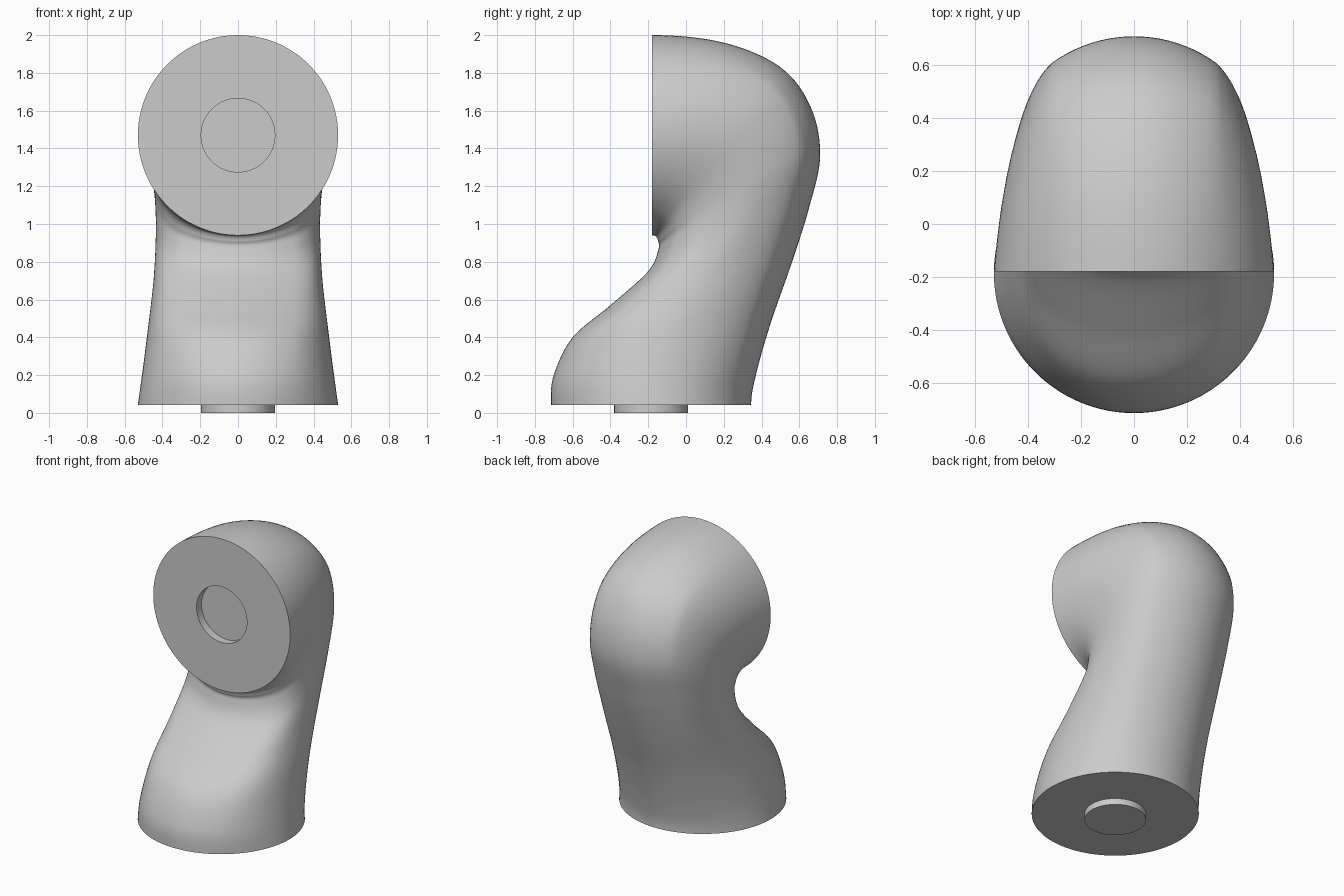
import bpy, bmesh, math
from mathutils import Vector

cube = bpy.data.objects.get("Cube")
if cube:
    bpy.data.objects.remove(cube)

R, PEG = 0.53, 0.195      # end disc radius, peg and socket radius
BASE, FACE = 0.043, -0.18  # height of the base, y of the upper face
SIDES, STEPS = 100, 8
CAP = math.radians(36)    # half angle of the constant spine along the back
SAG = R * (1 - math.cos(CAP))

# Rails in the side plane (y, z), first and last points only steer the ends
INNER = [(-.70, -.12), (-.715, BASE), (-.70, .2), (-.6, .4), (-.4, .57), (-.2, .75),
         (-.145, .87), (-.148, .91), (-.155, .93), (-.165, .938), (FACE, .94), (-.205, .938)]
OUTER = [(.375, -.14), (.345, BASE), (.375, .22), (.45, .48), (.555, .78), (.65, 1.08),
         (.71, 1.36), (.66, 1.62), (.5, 1.83), (.2, 1.96), (FACE, 2), (-.56, 1.96)]
WIDTH = [(w,) for w in (.56, R, .505, .475, .447, .435, .44, .455, .478, .507, R, .54)]


def spline(pts, i, t):
    """Catmull-Rom point and tangent on span i."""
    a, b, c, d = (Vector(p).to_3d() if len(p) > 1 else Vector((p[0], 0, 0)) for p in pts[i:i + 4])
    c1, c2, c3 = (c - a) / 2, a - 2.5 * b + 2 * c - d / 2, (d - a) / 2 + 1.5 * (b - c)
    return b + c1 * t + c2 * t * t + c3 * t ** 3, c1 + 2 * c2 * t + 3 * c3 * t * t


def section(i, t):
    """Rounded cross-section between the two rails."""
    inner = spline(INNER, i, t)[0]
    outer, tangent = spline(OUTER, i, t)
    pinch = 1 - spline(WIDTH, i, t)[0].x / R
    normal = Vector((tangent.y, -tangent.x, 0)).normalized()
    crease = outer - normal * SAG
    ring = []
    for k in range(SIDES):
        a = math.tau * k / SIDES
        fold = min(a, math.tau - a)
        depth = R * (1 - math.cos(a))
        if fold <= CAP + 1e-6:
            p, g = outer - normal * depth, 0
        else:
            p = crease.lerp(inner, (depth - SAG) / (2 * R - SAG))
            if fold < math.pi / 2:
                g = 1 - (1 - (fold - CAP) / (math.pi / 2 - CAP)) ** 3
            else:
                g = max(0, math.cos((fold - math.pi / 2) * math.pi / 2 / (math.pi / 2 - CAP)))
        ring.append((R * math.sin(a) * (1 - pinch * g), p.x, p.y))
    return ring


def disc_ring(centre, axis):
    """Small circle matching the order of the cross-section points."""
    return [Vector(centre) + PEG * (Vector((math.sin(a), 0, 0)) + Vector(axis) * math.cos(a))
            for a in (math.tau * k / SIDES for k in range(SIDES))]


# Peg, base, curved body, upper face and socket as one chain of rings
peg_y, face_z = BASE and -.185, 1.47
rings = [disc_ring((0, peg_y, z), (0, 1, 0)) for z in (0, BASE)]
spans = len(INNER) - 3
rings += [section(i, s / STEPS) for i in range(spans) for s in range(STEPS)]
rings.append(section(spans - 1, 1))
rings += [disc_ring((0, y, face_z), (0, 0, 1)) for y in (FACE, FACE + .055)]

bm = bmesh.new()
loops = [[bm.verts.new(p) for p in ring] for ring in rings]
for low, high in zip(loops, loops[1:]):
    for k in range(SIDES):
        n = (k + 1) % SIDES
        bm.faces.new((low[k], low[n], high[n], high[k]))
bm.faces.new(loops[0])
bm.faces.new(loops[-1])
bmesh.ops.recalc_face_normals(bm, faces=bm.faces)
mesh = bpy.data.meshes.new("curved_connector")
bm.to_mesh(mesh)
bm.free()

body = bpy.data.objects.new("curved_connector", mesh)
bpy.context.collection.objects.link(body)

grey = bpy.data.materials.new("light_grey")
grey.use_nodes = True
colour = (.6, .6, .6, 1)
grey.diffuse_color = colour
grey.node_tree.nodes["Principled BSDF"].inputs["Base Color"].default_value = colour
mesh.materials.append(grey)

bpy.ops.object.select_all(action='DESELECT')
body.select_set(True)
bpy.context.view_layer.objects.active = body
bpy.ops.object.shade_smooth_by_angle(angle=math.radians(35))
